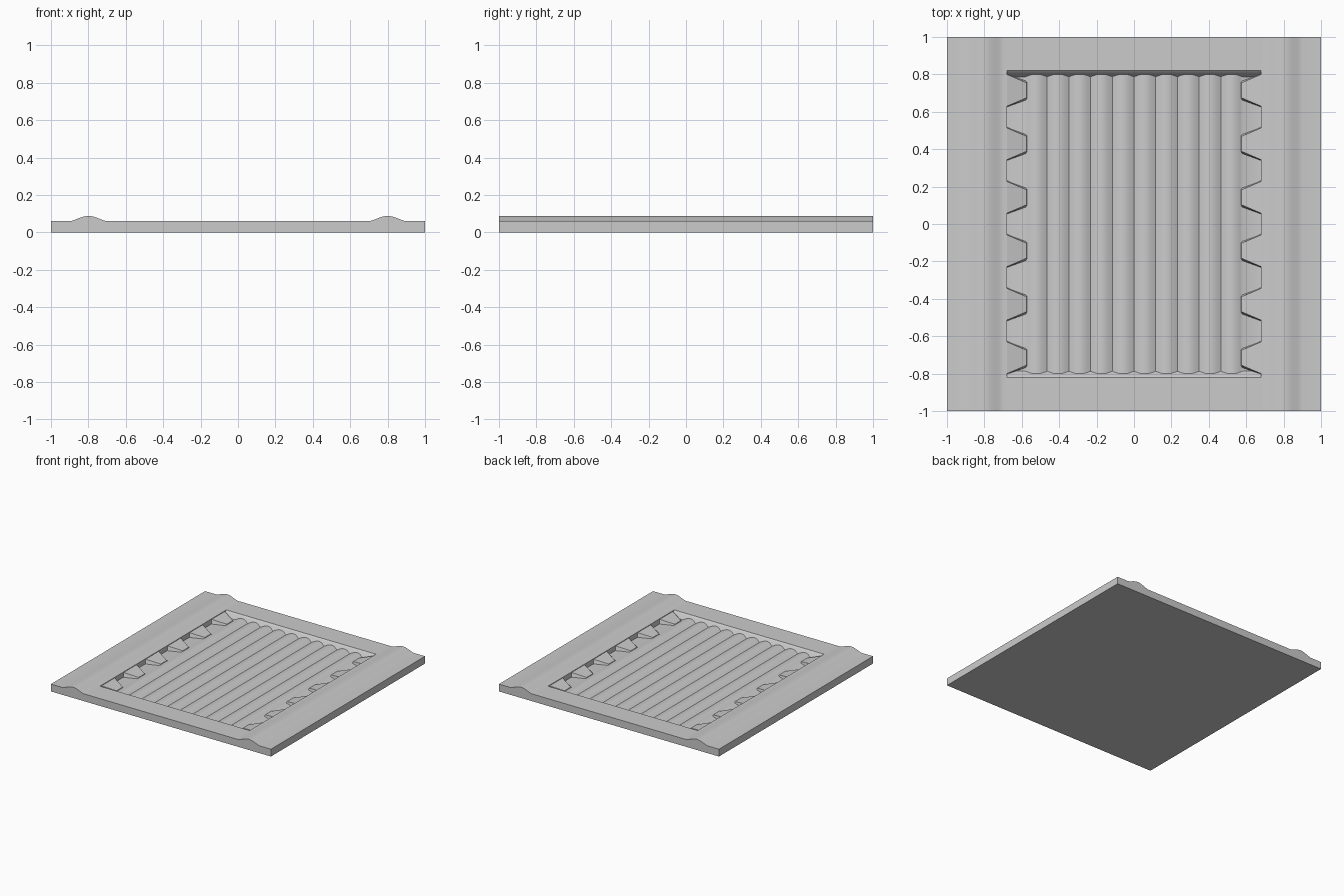
import bpy, bmesh, math

if "Cube" in bpy.data.objects:
    bpy.data.objects.remove(bpy.data.objects["Cube"])


def prism(name, profile, axis, lo, hi, smooth=None):
    """Extrude a closed (u, z) profile along axis 'x' or 'y'."""
    bm = bmesh.new()
    put = (lambda u, z, t: (u, t, z)) if axis == 'y' else (lambda u, z, t: (t, u, z))
    a = [bm.verts.new(put(u, z, lo)) for u, z in profile]
    b = [bm.verts.new(put(u, z, hi)) for u, z in profile]
    n = len(profile)
    bm.faces.new(a)
    bm.faces.new(b[::-1])
    for i in range(n):
        bm.faces.new((a[i], b[i], b[(i + 1) % n], a[(i + 1) % n]))
    return finish(name, bm, smooth)


def finish(name, bm, smooth=None):
    bmesh.ops.recalc_face_normals(bm, faces=bm.faces)
    me = bpy.data.meshes.new(name)
    bm.to_mesh(me)
    bm.free()
    ob = bpy.data.objects.new(name, me)
    bpy.context.collection.objects.link(ob)
    if smooth:
        bpy.ops.object.select_all(action='DESELECT')
        ob.select_set(True)
        bpy.context.view_layer.objects.active = ob
        bpy.ops.object.shade_smooth_by_angle(angle=math.radians(smooth))
    return ob


TOP = 0.06
INNER_X, INNER_Y = 0.68, 0.82

# Side rails with a rounded bead running front to back
bead = [(0.70 + 0.2 * i / 16, TOP + 0.028 * math.sin(math.pi * i / 16) ** 1.5)
        for i in range(17)]
for s, side in ((-1, "left"), (1, "right")):
    pts = [(INNER_X, 0), (INNER_X, TOP)] + bead + [(1, TOP), (1, 0)]
    prism(side + "_rail", [(s * x, z) for x, z in pts], 'y', -1, 1, 35)

# End bars with a sloped inner wall
for s, side in ((-1, "front"), (1, "back")):
    pts = [(1, 0), (1, TOP), (INNER_Y, TOP), (0.81, 0.05), (0.785, 0.015), (0.785, 0)]
    prism(side + "_bar", [(s * y, z) for y, z in pts], 'x', -INNER_X, INNER_X)

# Sunken corrugated panel
RIBS, HALF, STEPS = 10, 0.58, 10
wave = []
for i in range(RIBS * STEPS + 1):
    t = i / STEPS
    wave.append((-HALF + 2 * HALF * t / RIBS, 0.018 + 0.02 * abs(math.sin(math.pi * t))))
panel = [(-INNER_X, 0), (-INNER_X, 0.018)] + wave + [(INNER_X, 0.018), (INNER_X, 0)]
prism("corrugated_panel", panel, 'y', -0.80, 0.80, 35)

# Wedge blocks sloping from the rails down to the panel
for s, side in ((-1, "left"), (1, "right")):
    for k in range(6):
        y = -0.715 + 0.286 * k
        bm = bmesh.new()
        co = [(INNER_X, -0.09, 0.015), (INNER_X, 0.09, 0.015),
              (0.57, 0.05, 0.015), (0.57, -0.05, 0.015),
              (INNER_X, -0.085, 0.055), (INNER_X, 0.085, 0.055),
              (0.575, 0.04, 0.026), (0.575, -0.04, 0.026)]
        v = [bm.verts.new((s * x, y + dy, z)) for x, dy, z in co]
        for f in ((0, 1, 2, 3), (4, 5, 6, 7), (0, 1, 5, 4),
                  (1, 2, 6, 5), (2, 3, 7, 6), (3, 0, 4, 7)):
            bm.faces.new([v[i] for i in f])
        finish(f"{side}_wedge_{k + 1}", bm)
